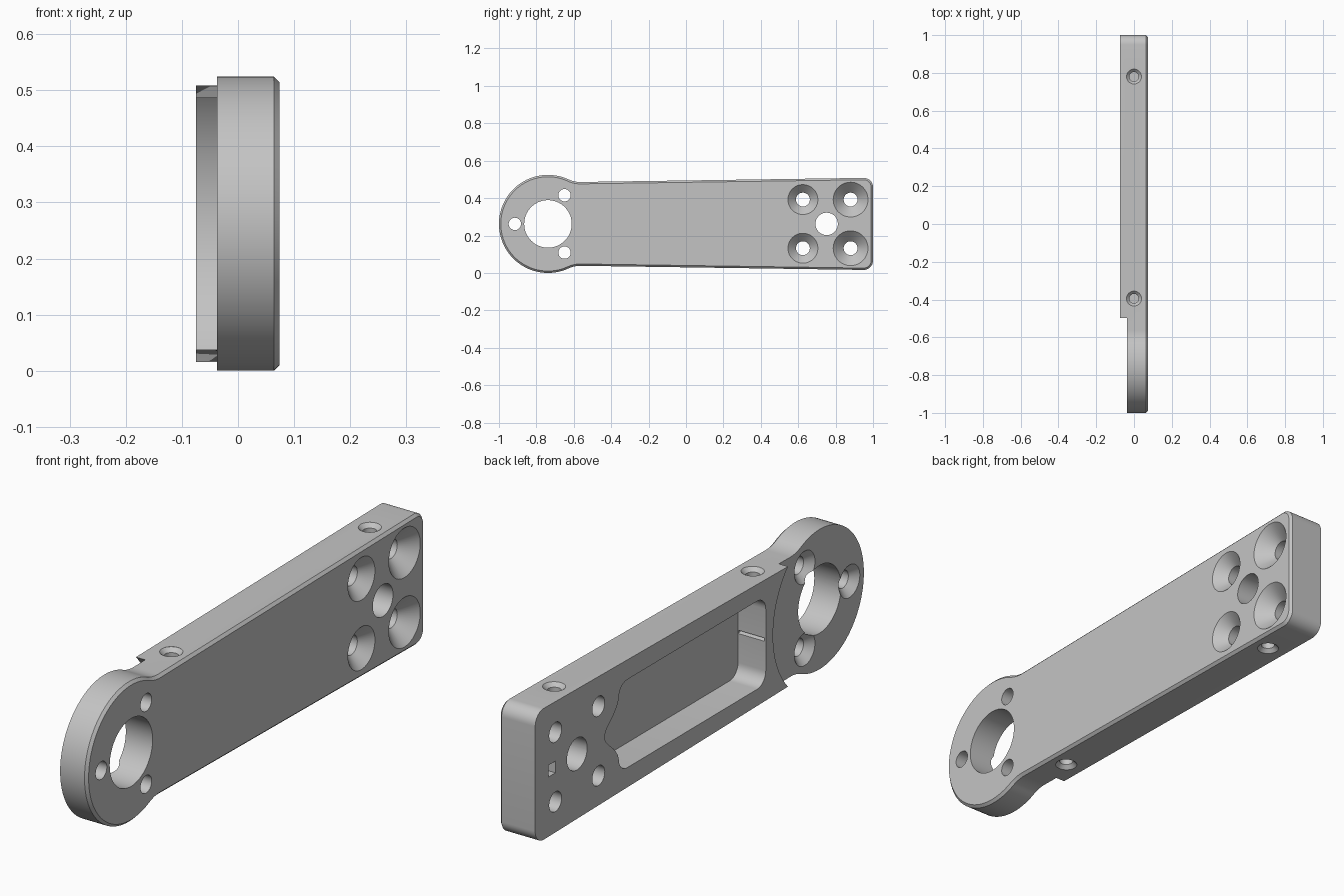
import bpy, bmesh, math
from mathutils import Vector

if "Cube" in bpy.data.objects:
    bpy.data.objects.remove(bpy.data.objects["Cube"])

MID = 0.262               # height of the long axis
DISC_Y, DISC_R = -0.738, 0.262
BACK, FACE, STEP = -0.075, 0.074, -0.037

grey = bpy.data.materials.new("satin_grey")
grey.use_nodes = True
grey.diffuse_color = (0.55, 0.55, 0.55, 1)
grey.node_tree.nodes["Principled BSDF"].inputs["Base Color"].default_value = (0.55, 0.55, 0.55, 1)


def finish(name, bm):
    bmesh.ops.recalc_face_normals(bm, faces=bm.faces)
    mesh = bpy.data.meshes.new(name)
    bm.to_mesh(mesh)
    bm.free()
    mesh.materials.append(grey)
    obj = bpy.data.objects.new(name, mesh)
    bpy.context.collection.objects.link(obj)
    return obj


def arc(cy, cz, r, start, end, n):
    angles = [math.radians(start + (end - start) * i / n) for i in range(n + 1)]
    return [(cy + r * math.cos(a), cz + r * math.sin(a)) for a in angles]


def mirrored(half):
    """Close an upper half outline with its reflection below the axis."""
    return half + [(y, -z) for y, z in reversed(half) if abs(z) > 1e-5]


def prism(name, outline, x0, x1, chamfer=0):
    bm = bmesh.new()
    face = bm.faces.new([bm.verts.new((x0, y, MID + z)) for y, z in outline])
    top = bmesh.ops.extrude_face_region(bm, geom=[face])["geom"]
    bmesh.ops.translate(bm, vec=(x1 - x0, 0, 0),
                        verts=[v for v in top if isinstance(v, bmesh.types.BMVert)])
    if chamfer:
        rim = [e for e in bm.edges if all(abs(v.co.x - x1) < 1e-5 for v in e.verts)]
        bmesh.ops.bevel(bm, geom=rim, offset=chamfer, segments=1, affect='EDGES')
    return finish(name, bm)


def revolve(name, rings, place, n=48):
    """Solid of revolution from (radius, position) rings; place maps to space."""
    bm = bmesh.new()
    loops = [[bm.verts.new(place(r * math.cos(k * math.tau / n), r * math.sin(k * math.tau / n), t))
              for k in range(n)] for r, t in rings]
    for a, b in zip(loops, loops[1:]):
        for k in range(n):
            j = (k + 1) % n
            bm.faces.new((a[k], a[j], b[j], b[k]))
    bm.faces.new(loops[0])
    bm.faces.new(loops[-1])
    return finish(name, bm)


def across(y, z):
    return lambda u, v, t: Vector((t, y + u, MID + z + v))


def upright(y, sign):
    return lambda u, v, t: Vector((u, y + v, MID + sign * t))


# Arm outline: round head, blend fillet, slightly flaring sides, rounded end
blend, neck, wide, corner = 0.15, 0.224, 0.246, 0.05
rise = neck + blend
run = math.sqrt((DISC_R + blend) ** 2 - rise ** 2)
tangent = math.degrees(math.atan2(rise, run))
half = arc(DISC_Y, 0, DISC_R, 180, tangent, 48)
half += arc(DISC_Y + run, rise, blend, 180 + tangent, 270, 8)[1:]
half += arc(1 - corner, wide - corner, corner, 90, 0, 10)
arm = prism("arm", mirrored(half), BACK, FACE, chamfer=0.01)

cutters = []

# Thinner head with a curved shoulder
cutters.append(revolve("head_step", [(0.33, -0.2), (0.33, STEP)], across(DISC_Y, 0), 128))

# Pocket in the back, bulging between the two bolt bosses
pocket = arc(-0.315, 0.115, 0.05, 180, 90, 8) + arc(0.455, 0.115, 0.05, 90, 0, 8)
pocket += [(0.51, 0.098), (0.522, 0.08), (0.54, 0.06), (0.563, 0.04), (0.58, 0.023), (0.588, 0.008)]
cutters.append(prism("pocket", mirrored(pocket), -0.2, 0.04))
cutters.append(prism("pocket_notch", [(-0.34, 0.014), (-0.385, 0), (-0.34, -0.014)], -0.07, 0.039))

# Bore and three screw holes in the head, countersunk from the back
cutters.append(revolve("head_bore", [(0.127, -0.2), (0.127, 0.2)], across(DISC_Y, 0), 80))
for angle in (60, 180, 300):
    a = math.radians(angle)
    spot = across(DISC_Y + 0.177 * math.cos(a), 0.177 * math.sin(a))
    cutters.append(revolve("head_screw_hole",
                           [(0.061, -0.2), (0.061, STEP), (0.033, STEP + 0.028), (0.033, 0.2)], spot))

# Centre hole and four countersunk bolt holes in the far end
cutters.append(revolve("end_hole", [(0.06, -0.2), (0.06, 0.2)], across(0.752, 0)))
for y, sink in ((0.625, 0.08), (0.88, 0.093)):
    for z in (-0.13, 0.13):
        cutters.append(revolve("bolt_hole", [(0.037, -0.2), (0.037, FACE - sink + 0.037),
                                             (sink, FACE), (sink, 0.2)], across(y, z)))

# Small rectangular key recess on the back
cutters.append(prism("key_recess", [(0.88, -0.022), (0.92, -0.022), (0.92, 0.022), (0.88, 0.022)],
                     -0.2, BACK + 0.035))

# Countersunk blind holes in the upper and lower edges
for y, edge in ((0.78, 0.244), (-0.395, 0.2265)):
    for sign in (1, -1):
        cutters.append(revolve("edge_hole", [(0.025, edge - 0.1), (0.025, edge - 0.015),
                                             (0.04, edge), (0.04, edge + 0.05)], upright(y, sign), 32))

# Apply every cut
bpy.ops.object.select_all(action='DESELECT')
bpy.context.view_layer.objects.active = arm
arm.select_set(True)
for cutter in cutters:
    cutter.hide_render = True
    cut = arm.modifiers.new("cut", 'BOOLEAN')
    cut.operation, cut.solver, cut.object = 'DIFFERENCE', 'EXACT', cutter
    bpy.ops.object.modifier_apply(modifier=cut.name)
    bpy.data.objects.remove(cutter)
bpy.ops.object.shade_smooth_by_angle(angle=math.radians(25))
